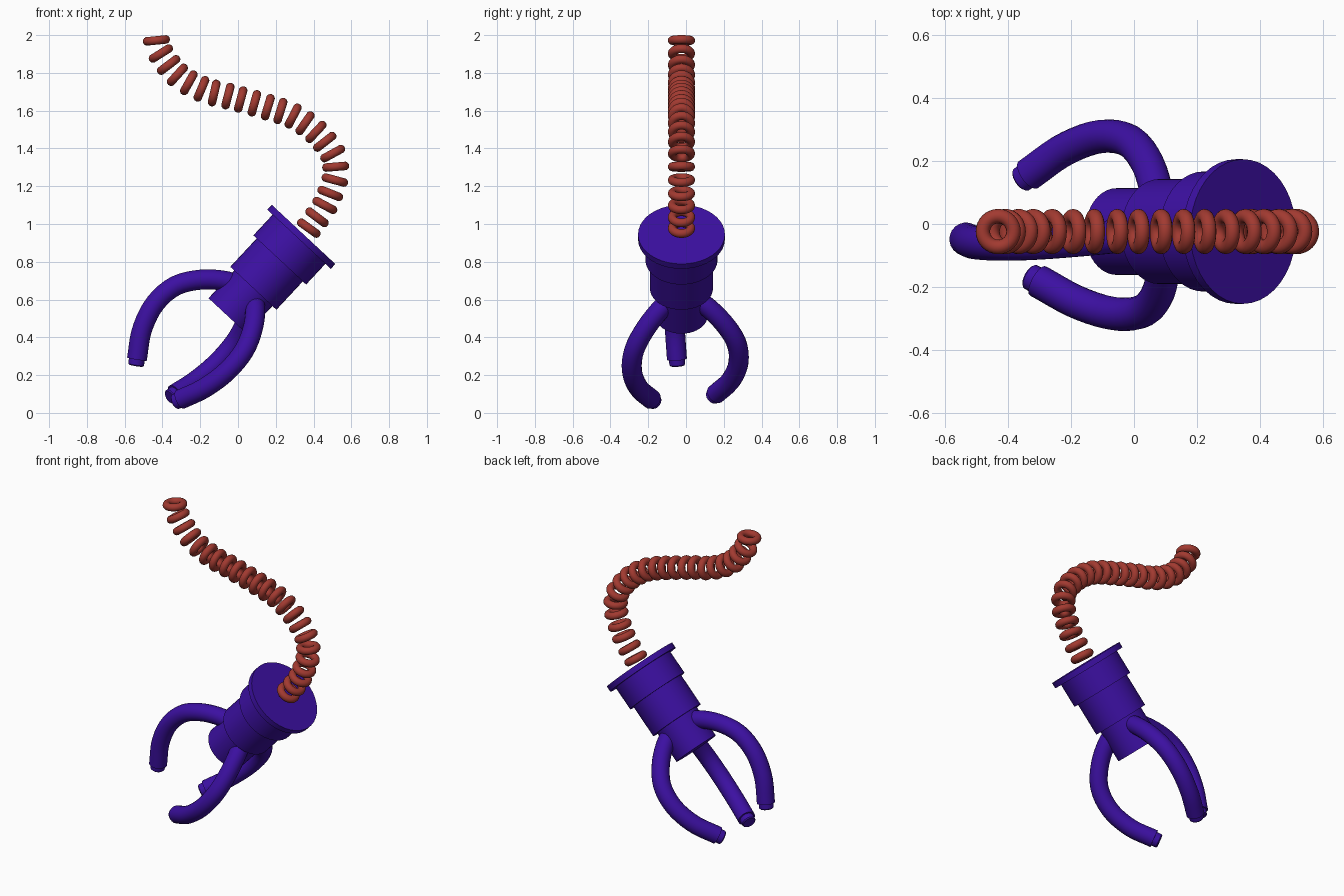
import bpy, bmesh
from math import radians, sin, cos, pi, tau
from mathutils import Vector, Matrix

if "Cube" in bpy.data.objects:
    bpy.data.objects.remove(bpy.data.objects["Cube"])


def material(name, color):
    m = bpy.data.materials.new(name)
    m.diffuse_color = color
    m.use_nodes = True
    m.node_tree.nodes["Principled BSDF"].inputs["Base Color"].default_value = m.diffuse_color
    return m


PURPLE = material("purple", (0.045, 0.005, 0.36, 1))
RED = material("red", (0.36, 0.042, 0.03, 1))

# Claw frame: origin at the flange centre, local Z points down the tilted axis
TOP = Vector((0.347, -0.024, 0.945))
AXIS = Vector((-0.68, 0, -0.73)).normalized()
SIDE = Vector((0, 1, 0)).cross(AXIS)
CLAW = Matrix.Translation(TOP) @ Matrix((SIDE, (0, 1, 0), AXIS)).transposed().to_4x4()


def smooth_path(points, n):
    """Evenly spaced (position, tangent) pairs along a Catmull-Rom curve."""
    p = [Vector(q) for q in points]
    p = [2 * p[0] - p[1]] + p + [2 * p[-1] - p[-2]]
    dense = []
    for a, b, c, d in zip(p, p[1:], p[2:], p[3:]):
        for i in range(40):
            t = i / 40
            dense.append(0.5 * (2 * b + (c - a) * t + (2 * a - 5 * b + 4 * c - d) * t ** 2
                                + (3 * b - a - 3 * c + d) * t ** 3))
    dense.append(p[-2])
    dist = [0]
    for a, b in zip(dense, dense[1:]):
        dist.append(dist[-1] + (b - a).length)
    out = []
    for k in range(n):
        s = dist[-1] * k / (n - 1)
        i = min(range(len(dist)), key=lambda j: abs(dist[j] - s))
        tangent = dense[min(i + 2, len(dense) - 1)] - dense[max(i - 2, 0)]
        out.append((dense[i], tangent.normalized()))
    return out


def loft(name, sections, sides, matrix):
    """Skin circles given as (centre, tangent in XZ plane, radius)."""
    bm = bmesh.new()
    rings = []
    for c, tan, r in sections:
        v = Vector((0, 1, 0))
        u = v.cross(tan)
        rings.append([bm.verts.new(c + r * (cos(tau * i / sides) * u + sin(tau * i / sides) * v))
                      for i in range(sides)])
    for a, b in zip(rings, rings[1:]):
        for i in range(sides):
            j = (i + 1) % sides
            bm.faces.new((a[i], a[j], b[j], b[i]))
    bm.faces.new(rings[0][::-1])
    bm.faces.new(rings[-1])
    bmesh.ops.recalc_face_normals(bm, faces=bm.faces)
    mesh = bpy.data.meshes.new(name)
    bm.to_mesh(mesh)
    bm.free()
    mesh.shade_smooth()
    mesh.set_sharp_from_angle(angle=radians(35))
    mesh.materials.append(PURPLE)
    ob = bpy.data.objects.new(name, mesh)
    bpy.context.collection.objects.link(ob)
    ob.matrix_world = matrix
    return ob


# Stepped body: (depth along axis, radius)
profile = [(0, 0.23), (0.035, 0.23), (0.035, 0.191), (0.185, 0.191), (0.185, 0.167),
           (0.39, 0.167), (0.39, 0.138), (0.59, 0.138)]
loft("claw_body", [(Vector((0, 0, t)), Vector((0, 0, 1)), r) for t, r in profile], 40, CLAW)

# Three curved fingers with a narrower tip: (radial, depth)
finger = [(0.06, 0.43), (0.14, 0.465), (0.24, 0.55), (0.314, 0.665), (0.328, 0.807),
          (0.283, 0.954), (0.197, 1.084)]
path = smooth_path([(u, 0, t) for u, t in finger], 24)
end, tangent = path[-1]
sections = [(c, tan, 0.053) for c, tan in path]
sections += [(end, tangent, 0.043), (end + tangent * 0.03, tangent, 0.042),
             (end + tangent * 0.036, tangent, 0.036)]
for k, angle in enumerate((-7, 113, 233)):
    loft(f"claw_finger_{k + 1}", sections, 20, CLAW @ Matrix.Rotation(radians(angle), 4, 'Z'))

# Hose made of separate rings strung along an S curve: (x, z)
hose = [(-0.432, 1.972), (-0.41, 1.905), (-0.315, 1.785), (-0.18, 1.71), (-0.045, 1.675),
        (0.162, 1.617), (0.295, 1.57), (0.415, 1.485), (0.50, 1.375), (0.517, 1.305),
        (0.512, 1.23), (0.458, 1.095), (0.375, 0.978)]
ring_mesh = None
for k, (c, tan) in enumerate(smooth_path([(x, -0.024, z) for x, z in hose], 23)):
    if ring_mesh is None:
        bpy.ops.mesh.primitive_torus_add(major_radius=0.049, minor_radius=0.023,
                                         major_segments=32, minor_segments=14)
        ring = bpy.context.object
        ring_mesh = ring.data
        ring_mesh.shade_smooth()
        ring_mesh.materials.append(RED)
        tan = Vector((-0.1, 0, 1))
    else:
        ring = bpy.data.objects.new("hose_ring", ring_mesh)
        bpy.context.collection.objects.link(ring)
    ring.name = f"hose_ring_{k + 1}"
    ring.matrix_world = Matrix.Translation(c) @ tan.to_track_quat('Z', 'Y').to_matrix().to_4x4()
